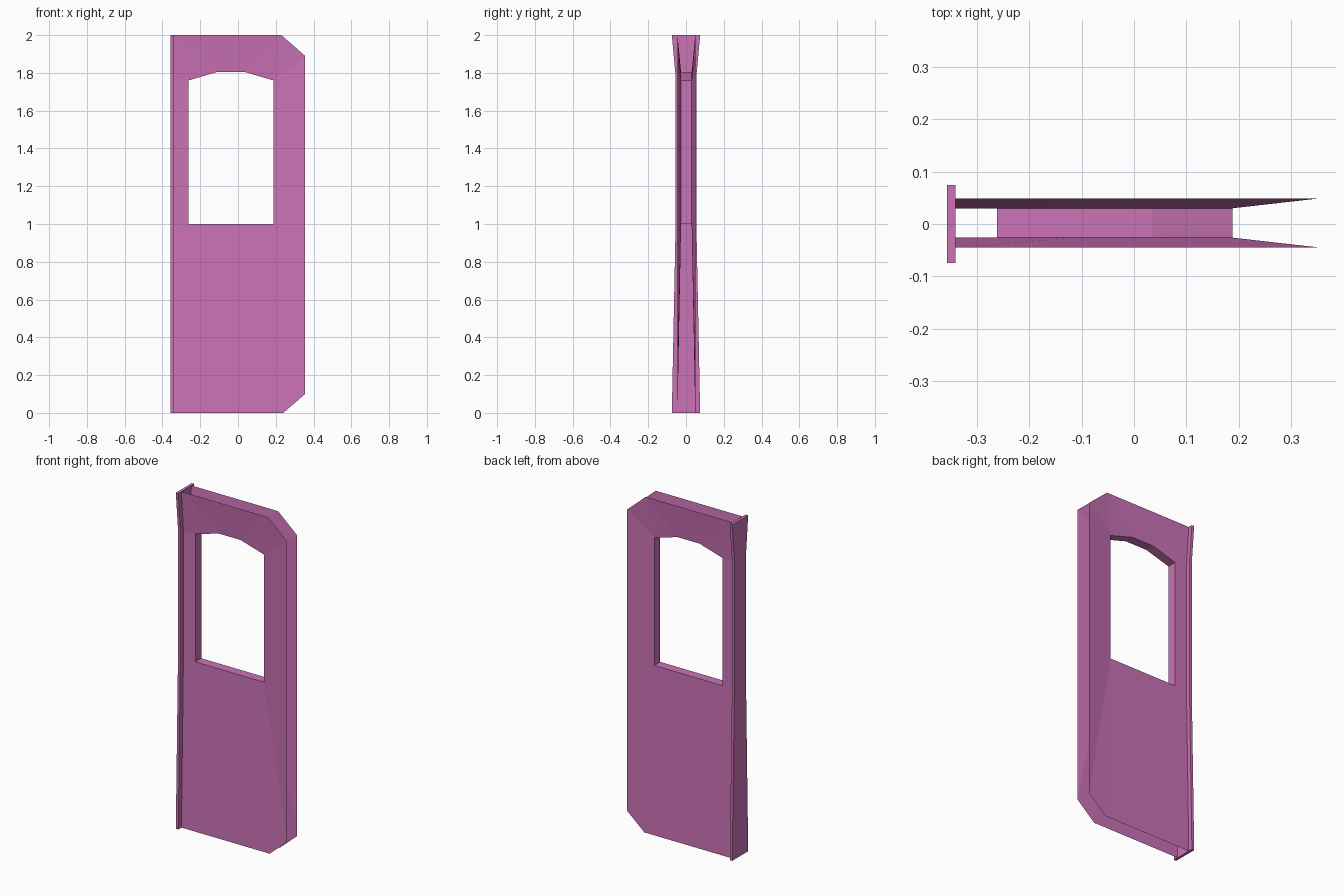
import bpy

if "Cube" in bpy.data.objects:
    bpy.data.objects.remove(bpy.data.objects["Cube"])

pink = bpy.data.materials.new("door_pink")
pink.diffuse_color = (0.6, 0.17, 0.47, 1)
pink.use_nodes = True
pink.node_tree.nodes["Principled BSDF"].inputs["Base Color"].default_value = pink.diffuse_color


def make(name, verts, faces):
    mesh = bpy.data.meshes.new(name)
    mesh.from_pydata(verts, [], faces)
    mesh.materials.append(pink)
    mesh.update()
    obj = bpy.data.objects.new(name, mesh)
    bpy.context.collection.objects.link(obj)
    return obj


# Outline with two chamfered corners, and the arched window opening (x, z)
outline = [(-0.341, 0), (0.24, 0), (0.355, 0.1), (0.355, 1.89), (0.23, 2), (-0.341, 2)]
left_edge = [(-0.341, 1.76), (-0.341, 1.0)]
window = [(-0.262, 1.0), (0.188, 1.0), (0.188, 1.76),
          (0.035, 1.805), (-0.11, 1.805), (-0.262, 1.76)]
skin_faces = [(0, 1, 9, 8, 7), (1, 2, 9), (2, 3, 10, 9), (3, 4, 10), (4, 11, 10),
              (4, 5, 12, 11), (5, 13, 12), (5, 6, 13), (6, 7, 8, 13)]


# Thin door skins, dished inward around the window
def skin(name, y_outer, y_inner):
    verts = [(x, y_outer, z) for x, z in outline]
    verts += [(x, y_inner, z) for x, z in left_edge + window]
    faces = skin_faces if y_outer < 0 else [f[::-1] for f in skin_faces]
    return make(name, verts, faces)


skin("front_skin", -0.045, -0.026)
skin("back_skin", 0.049, 0.03)

# Window reveal joining both skins
n = len(window)
make("window_reveal",
     [(x, y, z) for y in (-0.026, 0.03) for x, z in window],
     [(i, i + n, (i + 1) % n + n, (i + 1) % n) for i in range(n)])

# Hinge-side flange: waisted profile (half width, z), mirrored in y, extruded in x
half = [(0.075, 0), (0.055, 1.0), (0.055, 1.78), (0.075, 2)]
rows = len(half)
verts = [(x, s * w, z) for x in (-0.357, -0.341) for w, z in half for s in (-1, 1)]
k = 2 * rows
faces = [(0, 1, 1 + k, k), (k - 2, 2 * k - 2, 2 * k - 1, k - 1)]
for i in range(0, k - 2, 2):
    faces += [(i, i + 2, i + 3, i + 1),
              (i + k, i + k + 1, i + k + 3, i + k + 2),
              (i, i + k, i + k + 2, i + 2),
              (i + 1, i + 3, i + k + 3, i + k + 1)]
make("hinge_flange", verts, faces)
